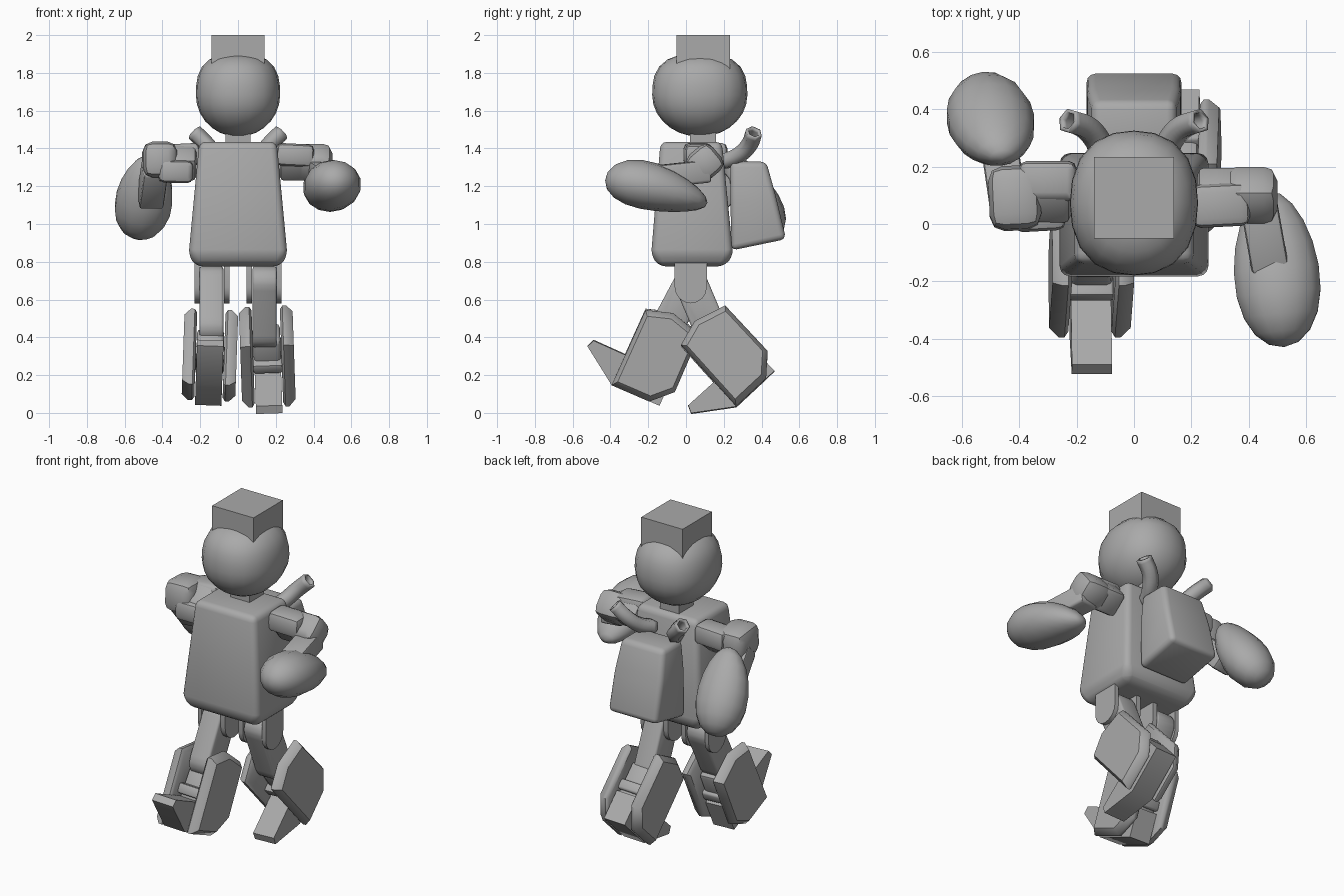
import bpy, bmesh, math
from mathutils import Vector, Matrix

cube = bpy.data.objects.get("Cube")
if cube:
    bpy.data.objects.remove(cube, do_unlink=True)

# Single grey finish
grey = bpy.data.materials.new("plain_grey")
grey.use_nodes = True
COLOR = (0.4, 0.4, 0.4, 1)
grey.diffuse_color = COLOR
grey.node_tree.nodes["Principled BSDF"].inputs["Base Color"].default_value = COLOR


def finish(name, bm, bevel=0, segments=2, angle=45):
    """Bevel, shade and link a bmesh as a named part."""
    bmesh.ops.recalc_face_normals(bm, faces=bm.faces)
    if bevel:
        bmesh.ops.bevel(bm, geom=list(bm.edges), offset=bevel, segments=segments,
                        profile=0.5, affect='EDGES', clamp_overlap=True)
    mesh = bpy.data.meshes.new(name)
    bm.to_mesh(mesh)
    bm.free()
    mesh.materials.append(grey)
    obj = bpy.data.objects.new(name, mesh)
    bpy.context.collection.objects.link(obj)
    bpy.ops.object.select_all(action='DESELECT')
    obj.select_set(True)
    bpy.context.view_layer.objects.active = obj
    bpy.ops.object.shade_smooth_by_angle(angle=math.radians(angle))
    return obj


def loft(name, rings, bevel=0, segments=2):
    """Skin a list of equal closed rings and cap both ends."""
    bm = bmesh.new()
    rows = [[bm.verts.new(p) for p in ring] for ring in rings]
    n = len(rows[0])
    for a, b in zip(rows, rows[1:]):
        for i in range(n):
            bm.faces.new((a[i], a[(i + 1) % n], b[(i + 1) % n], b[i]))
    bm.faces.new(rows[0])
    bm.faces.new(rows[-1])
    return finish(name, bm, bevel, segments)


def rect(half_x, y0, y1, z0, z1=None):
    z1 = z0 if z1 is None else z1
    return [(-half_x, y0, z0), (half_x, y0, z0), (half_x, y1, z1), (-half_x, y1, z1)]


def prism(name, profile, x0, x1, bevel=0):
    """Extrude a side profile of (y, z) points across x."""
    return loft(name, [[(x, y, z) for y, z in profile] for x in (x0, x1)], bevel)


def stadium(p, q, r, steps=8):
    """Outline of a thick line with round ends."""
    p, q = Vector(p), Vector(q)
    start = math.atan2(q.y - p.y, q.x - p.x) - math.pi / 2
    pts = []
    for centre, base in ((q, start), (p, start + math.pi)):
        for i in range(steps + 1):
            a = base + math.pi * i / steps
            pts.append((centre.x + r * math.cos(a), centre.y + r * math.sin(a)))
    return pts


def beam(name, p, q, width, height, bevel=0.03):
    """Rounded block running from p to q."""
    p, q = Vector(p), Vector(q)
    d = q - p
    turn = d.to_track_quat('Z', 'Y').to_matrix().to_4x4()
    bm = bmesh.new()
    bmesh.ops.create_cube(bm, size=1)
    bmesh.ops.transform(bm, verts=bm.verts, matrix=Matrix.Translation((p + q) / 2) @ turn
                        @ Matrix.Diagonal((width, height, d.length, 1)))
    return finish(name, bm, bevel)


# Head, fuller around the crown and on the diagonals, then cap and neck
bm = bmesh.new()
bmesh.ops.create_uvsphere(bm, u_segments=20, v_segments=14, radius=1)
for v in bm.verts:
    x, y, z = v.co
    crown = 0.4 * z * z * (1 - z * z) if z > 0 else 0
    full = 1 + crown + 0.2 * x * x * y * y
    v.co = (x * full * 0.223, 0.073 + y * full * 0.252, 1.682 + z * full * 0.22)
finish("head", bm, angle=60)
loft("head_cap", [rect(0.14, -0.05, 0.233, z) for z in (1.8, 2.0)])
loft("neck", [rect(0.065, 0.02, 0.16, z) for z in (1.4, 1.52)])

# Torso and backpack
loft("torso", [rect(0.22, -0.14, 0.2, 0.775), rect(0.262, -0.185, 0.25, 0.83),
               rect(0.205, -0.135, 0.19, 1.435)], 0.035, 3)
loft("backpack", [rect(0.165, 0.24, 0.53, 0.86, 0.92), rect(0.163, 0.235, 0.475, 1.15),
                  rect(0.145, 0.235, 0.425, 1.33)], 0.03, 3)

# Exhaust pipes
for side, label in ((1, "left"), (-1, "right")):
    curve = bpy.data.curves.new(label + "_pipe", 'CURVE')
    curve.dimensions = '3D'
    curve.bevel_depth = 0.045
    curve.bevel_resolution = 1
    curve.resolution_u = 5
    path = [(0.08, 0.2, 1.33), (0.12, 0.28, 1.365), (0.165, 0.335, 1.42), (0.23, 0.36, 1.485)]
    spline = curve.splines.new('BEZIER')
    spline.bezier_points.add(len(path) - 1)
    for point, (x, y, z) in zip(spline.bezier_points, path):
        point.co = (side * x, y, z)
        point.handle_left_type = point.handle_right_type = 'AUTO'
    curve.materials.append(grey)
    pipe = bpy.data.objects.new(label + "_pipe", curve)
    bpy.context.collection.objects.link(pipe)
    wall = pipe.modifiers.new("wall", 'SOLIDIFY')
    wall.thickness = 0.014


def forearm_shell(name, centre, axis, face, length, width, height, sweep):
    """Egg-shaped mitt whose elbow end sweeps away from the inner face."""
    d = Vector(axis).normalized()
    s = d.cross(Vector(face)).normalized()
    n = s.cross(d)
    bm = bmesh.new()
    bmesh.ops.create_uvsphere(bm, u_segments=14, v_segments=10, radius=1)
    for v in bm.verts:
        x, y, t = v.co
        drop = sweep * ((1 - t) / 2) ** 2
        v.co = (Vector(centre) + d * t * length + s * x * width * (1 + 0.13 * t)
                + n * (y * height * (1 + 0.25 * t) - drop))
    finish(name, bm, angle=50)


def tilted_block(name, x, width, size, bevel):
    """Arm joint block turned forty degrees about the shoulder line."""
    obj = beam(name, (-width / 2, 0, 0), (width / 2, 0, 0), size, size, bevel)
    obj.location = (x, 0.1, 1.325)
    obj.rotation_euler = (math.radians(40), 0, 0)


# Arms: left reaches forward, right swings back
for side, label in ((1, "left"), (-1, "right")):
    tilted_block(label + "_shoulder", side * 0.305, 0.17, 0.15, 0.025)
tilted_block("left_elbow", 0.405, 0.19, 0.17, 0.05)
beam("left_upper_arm", (0.2, 0.06, 1.37), (0.4, 0.07, 1.36), 0.15, 0.12)
beam("left_forearm", (0.425, 0.12, 1.28), (0.475, -0.16, 1.25), 0.13, 0.12, 0.015)
forearm_shell("left_forearm_shell", (0.495, -0.155, 1.217), (0.1, -1, 0.05), (0, 0, 1),
              0.275, 0.152, 0.126, 0.09)
beam("right_upper_arm", (-0.2, 0.15, 1.37), (-0.4, 0.15, 1.36), 0.14, 0.12)
beam("right_lower_fork", (-0.24, 0.04, 1.275), (-0.42, 0.03, 1.28), 0.12, 0.12)
beam("right_elbow", (-0.41, -0.02, 1.345), (-0.42, 0.2, 1.33), 0.18, 0.19, 0.05)
beam("right_forearm", (-0.44, 0.08, 1.3), (-0.465, 0.25, 1.12), 0.13, 0.13, 0.015)
forearm_shell("right_forearm_shell", (-0.495, 0.335, 1.13), (-0.15, 0.62, -0.78),
              (0, -0.78, -0.62), 0.25, 0.152, 0.126, 0.06)

# Side profiles of the lower leg, measured from the heel with forward on -y
PLATE = [(-0.277, 0), (-0.06, 0), (0.045, 0.1), (0.045, 0.43), (-0.13, 0.48), (-0.27, 0.437)]
FOOT = [(0, 0), (-0.277, 0), (-0.475, 0.137), (-0.458, 0.178), (-0.185, 0.174), (0, 0.174)]


def inset(profile, k):
    cy = sum(p[0] for p in profile) / len(profile)
    cz = sum(p[1] for p in profile) / len(profile)
    return [(cy + (y - cy) * k, cz + (z - cz) * k) for y, z in profile]


# Legs: left trails, right strides forward
LEGS = (("left", 1, (0.468, 0.22), 43, (0.135, 0.43)),
        ("right", -1, (-0.14, 0.04), -23.4, (-0.1, 0.455)))
for label, side, heel, pitch, knee in LEGS:
    for part, a, b in (("inner", 0.045, 0.075), ("outer", 0.205, 0.23)):
        prism(f"{label}_hip_{part}_bracket", stadium((0.025, 0.82), (0.025, 0.665), 0.085),
              side * a, side * b)
    prism(label + "_thigh", stadium((0.025, 0.69), knee, 0.087),
          side * 0.078, side * 0.205, 0.012)

    lower = [prism(label + "_foot", FOOT, -0.07, 0.07),
             prism(label + "_shin", [(-0.2, 0.15), (-0.02, 0.15), (-0.02, 0.37), (-0.17, 0.37)],
                   -0.072, 0.072, 0.02),
             prism(label + "_ankle_band", [(-0.225, 0.19), (0, 0.19), (0, 0.25), (-0.225, 0.25)],
                   -0.078, 0.078, 0.012)]
    for part, sign in (("outer", side), ("inner", -side)):
        rings = [(0.075, 0.92), (0.088, 1), (0.108, 1), (0.142, 0.87)]
        lower.append(loft(f"{label}_shin_{part}_plate",
                          [[(sign * x, y, z) for y, z in inset(PLATE, k)] for x, k in rings]))
    for obj in lower:
        obj.location = (side * 0.158, *heel)
        obj.rotation_euler = (math.radians(pitch), math.radians(-2 * side), 0)
